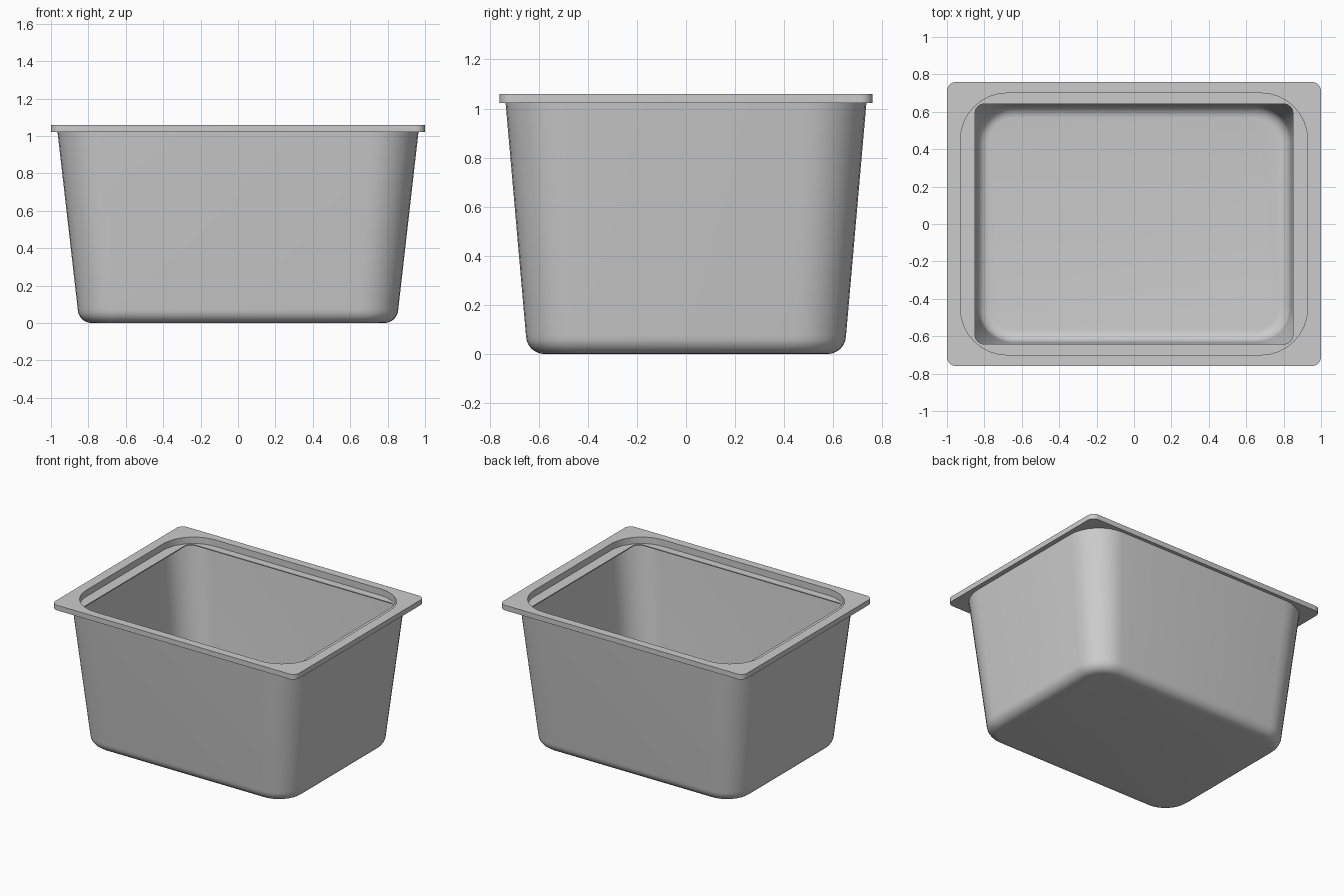
import bpy, bmesh
from math import sin, cos, pi

if "Cube" in bpy.data.objects:
    bpy.data.objects.remove(bpy.data.objects["Cube"])

SEG = 8      # segments per corner
FIL = 6      # segments in the floor fillet


def ring(bm, hx, hy, r, z):
    """Rounded rectangle loop of vertices."""
    out = []
    for i, (sx, sy) in enumerate(((1, 1), (-1, 1), (-1, -1), (1, -1))):
        for k in range(SEG + 1):
            a = (i + k / SEG) * pi / 2
            out.append(bm.verts.new((sx * (hx - r) + r * cos(a),
                                     sy * (hy - r) + r * sin(a), z)))
    return out


def fillet(hx, hy, r, f, floor):
    """Rings from the flat floor edge up to the wall foot."""
    rows = []
    for k in range(FIL + 1):
        a = k / FIL * pi / 2
        d = f * (1 - sin(a))
        rows.append((hx - d, hy - d, r - d, floor + f * (1 - cos(a))))
    return rows


T = 0.02  # sheet thickness
# outside of the pan, floor to underside of the rim
rows = fillet(0.857, 0.652, 0.21, 0.075, 0.0)
rows += [(0.965, 0.735, 0.25, 1.022)]
# flat rim with small outer corners
rows += [(1.0, 0.76, 0.05, 1.022), (1.0, 0.76, 0.05, 1.06)]
# recessed lid seat and its narrow inner ledge
rows += [(0.928, 0.70, 0.25, 1.06), (0.928, 0.70, 0.25, 1.012),
         (0.85, 0.642, 0.05, 1.012), (0.85, 0.642, 0.05, 1.005)]
# inside of the pan, ledge down to the floor
rows += [(0.963 - T, 0.733 - T, 0.25 - T, 1.005)]
rows += reversed(fillet(0.857 - T, 0.652 - T, 0.21 - T, 0.065, T))

bm = bmesh.new()
loops = [ring(bm, *row) for row in rows]
n = len(loops[0])
for a, b in zip(loops, loops[1:]):
    for i in range(n):
        j = (i + 1) % n
        bm.faces.new((a[i], a[j], b[j], b[i]))
bm.faces.new(loops[0][::-1])
bm.faces.new(loops[-1])
bmesh.ops.recalc_face_normals(bm, faces=bm.faces)

mesh = bpy.data.meshes.new("food_pan")
bm.to_mesh(mesh)
bm.free()
pan = bpy.data.objects.new("food_pan", mesh)
bpy.context.collection.objects.link(pan)
bpy.context.view_layer.objects.active = pan
pan.select_set(True)
bpy.ops.object.shade_smooth_by_angle(angle=pi / 6)
